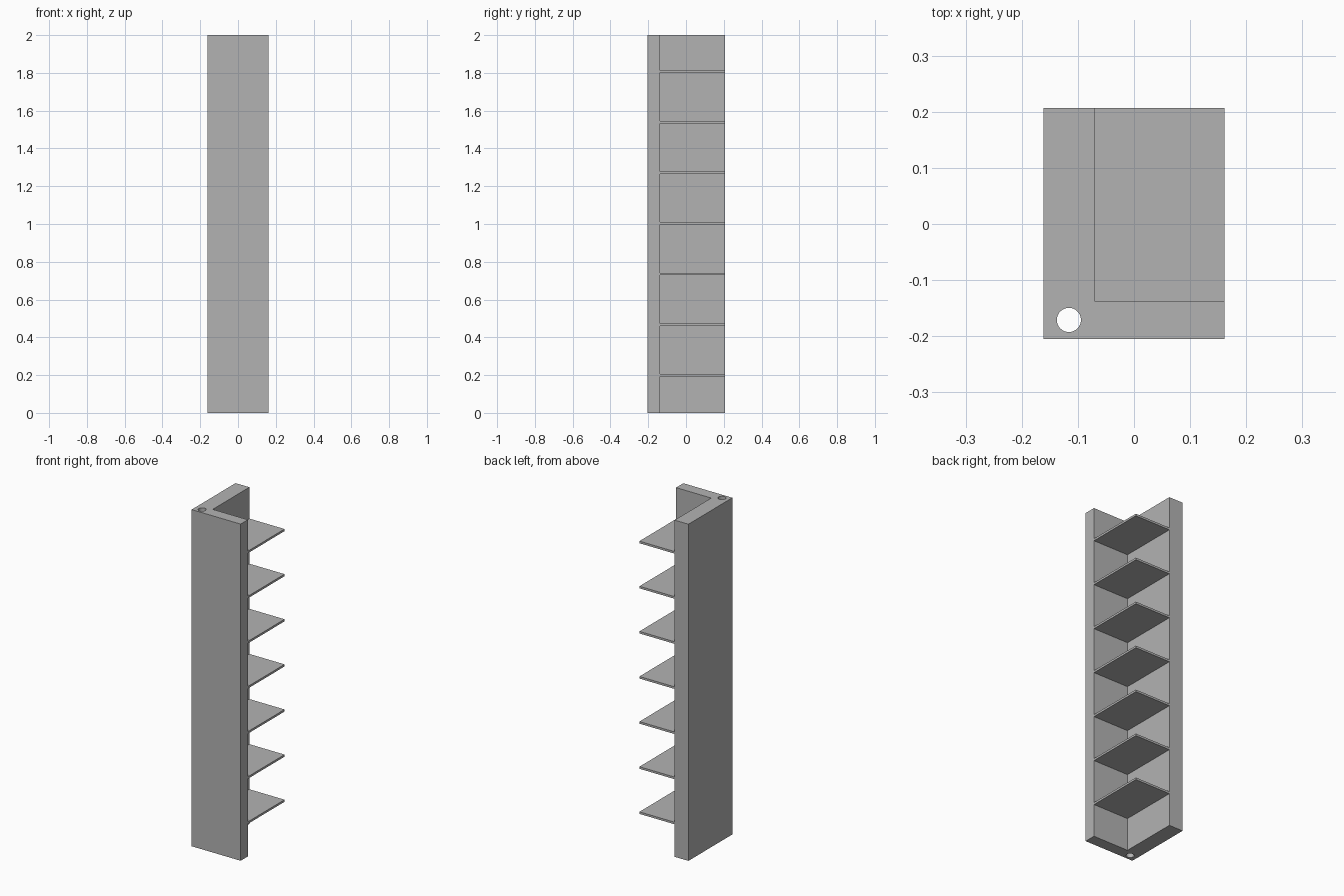
import bpy
import bmesh
import math

cube = bpy.data.objects.get("Cube")
if cube:
    bpy.data.objects.remove(cube, do_unlink=True)

# Overall extents and the inner corner of the angled wall
X0, X1 = -0.161, 0.161
Y0, Y1 = -0.205, 0.207
IN_X, IN_Y = -0.07, -0.137
HEIGHT = 2.0

grey = bpy.data.materials.new("plain grey")
grey.use_nodes = True
tone = (0.45, 0.45, 0.45, 1)
grey.diffuse_color = tone
grey.node_tree.nodes["Principled BSDF"].inputs["Base Color"].default_value = tone


def prism(name, outline, z0, z1):
    """Extrude a counter-clockwise outline from z0 to z1."""
    bm = bmesh.new()
    base = bm.faces.new([bm.verts.new((x, y, z0)) for x, y in outline])
    top = bmesh.ops.extrude_face_region(bm, geom=[base], use_keep_orig=True)["geom"]
    bmesh.ops.translate(bm, vec=(0, 0, z1 - z0),
                        verts=[v for v in top if isinstance(v, bmesh.types.BMVert)])
    bmesh.ops.recalc_face_normals(bm, faces=bm.faces)
    mesh = bpy.data.meshes.new(name)
    bm.to_mesh(mesh)
    bm.free()
    obj = bpy.data.objects.new(name, mesh)
    mesh.materials.append(grey)
    bpy.context.collection.objects.link(obj)
    return obj


# L-shaped wall
wall = prism("corner_wall", [(X0, Y0), (X1, Y0), (X1, IN_Y),
                             (IN_X, IN_Y), (IN_X, Y1), (X0, Y1)], 0, HEIGHT)

# Round hole running the full height of the corner
ring = [(-0.116 + 0.0215 * math.cos(a), -0.171 + 0.0215 * math.sin(a))
        for a in (math.tau * i / 48 for i in range(48))]
cutter = prism("hole_cutter", ring, -0.1, HEIGHT + 0.1)
cutter.hide_render = True
cut = wall.modifiers.new("rod_hole", 'BOOLEAN')
cut.operation = 'DIFFERENCE'
cut.solver = 'EXACT'
cut.object = cutter
bpy.context.view_layer.objects.active = wall
wall.select_set(True)
bpy.ops.object.modifier_apply(modifier=cut.name)
bpy.data.objects.remove(cutter, do_unlink=True)
bpy.ops.object.shade_smooth_by_angle(angle=math.radians(30))

# Seven thin shelves filling the inside of the corner
for i in range(7):
    z = 0.193 + i * 0.268
    prism(f"shelf_{i + 1}", [(IN_X, IN_Y), (X1, IN_Y), (X1, Y1), (IN_X, Y1)],
          z, z + 0.0125)
